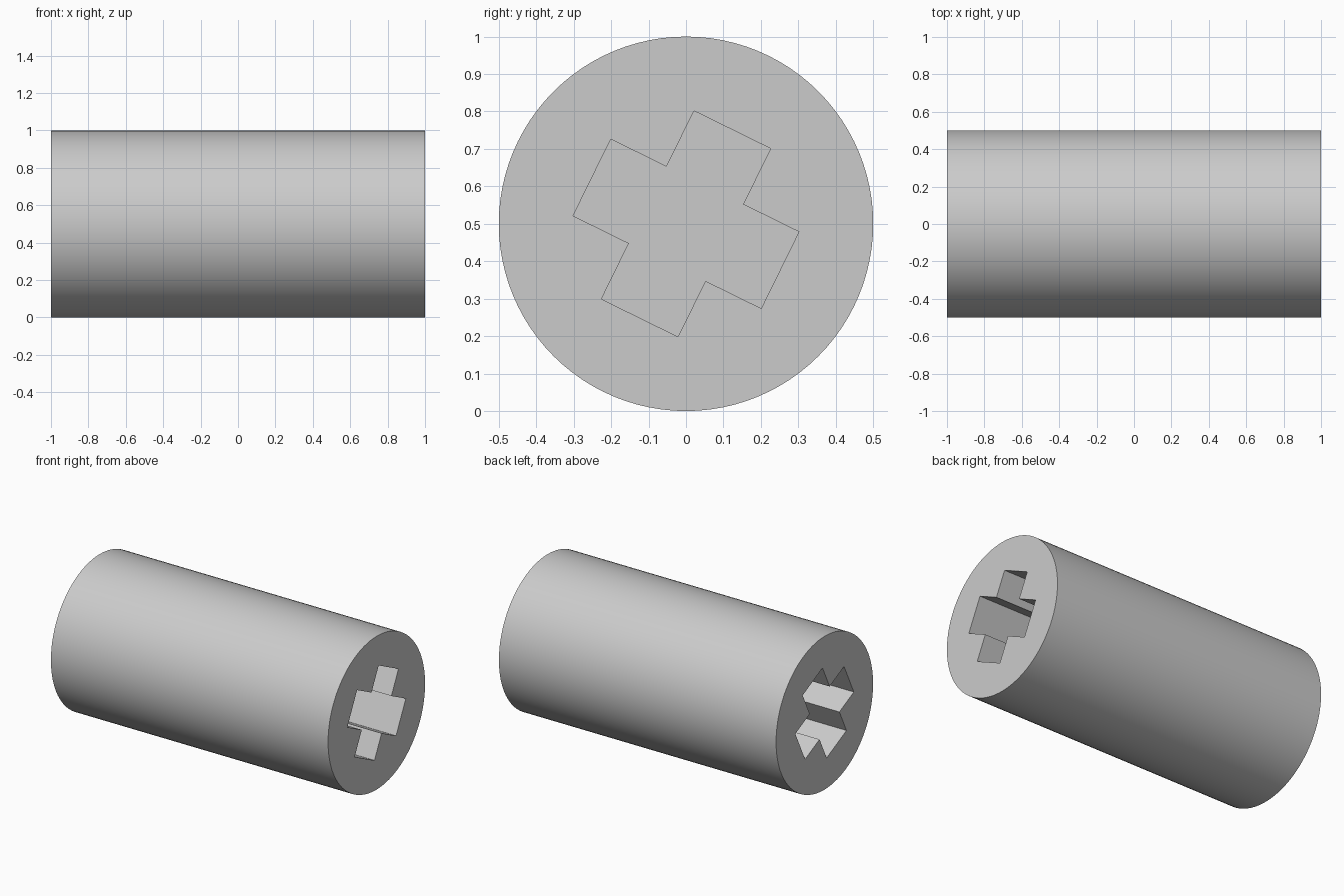
import bpy
import bmesh
from math import radians, pi
from mathutils import Matrix

if "Cube" in bpy.data.objects:
    bpy.data.objects.remove(bpy.data.objects["Cube"], do_unlink=True)

RADIUS, HALF_LENGTH = 0.5, 1.0
ARM, HALF_WIDTH = 0.28, 0.114       # cross socket arm length and half thickness
TILT = radians(-26.2)
DEPTH = 0.6

# Single plain material
grey = bpy.data.materials.new("light_grey")
grey.use_nodes = True
colour = (0.6, 0.6, 0.6, 1)
grey.diffuse_color = colour
grey.node_tree.nodes["Principled BSDF"].inputs["Base Color"].default_value = colour


def make_object(name, bm):
    bmesh.ops.recalc_face_normals(bm, faces=bm.faces)
    mesh = bpy.data.meshes.new(name)
    bm.to_mesh(mesh)
    bm.free()
    mesh.materials.append(grey)
    obj = bpy.data.objects.new(name, mesh)
    bpy.context.collection.objects.link(obj)
    return obj


def cross_cutter(side):
    """Plus-shaped prism reaching DEPTH into one end of the barrel."""
    bm = bmesh.new()
    corners = []
    for quarter in range(4):
        turn = Matrix.Rotation(TILT + quarter * pi / 2, 4, "X")
        for y, z in ((ARM, -HALF_WIDTH), (ARM, HALF_WIDTH), (HALF_WIDTH, HALF_WIDTH)):
            co = turn @ Matrix.Translation((0, y, z)).translation
            co.x = side * (HALF_LENGTH - DEPTH)
            co.z += RADIUS
            corners.append(bm.verts.new(co))
    floor = bm.faces.new(corners)
    grown = bmesh.ops.extrude_face_region(bm, geom=[floor], use_keep_orig=True)
    moved = [g for g in grown["geom"] if isinstance(g, bmesh.types.BMVert)]
    bmesh.ops.translate(bm, verts=moved, vec=(side * (DEPTH + 0.1), 0, 0))
    cutter = make_object("socket_cutter", bm)
    cutter.hide_render = True
    return cutter


# Barrel lying along x
bm = bmesh.new()
bmesh.ops.create_cone(
    bm, cap_ends=True, segments=96, radius1=RADIUS, radius2=RADIUS,
    depth=2 * HALF_LENGTH,
    matrix=Matrix.Translation((0, 0, RADIUS)) @ Matrix.Rotation(pi / 2, 4, "Y"))
barrel = make_object("connector_barrel", bm)
bpy.ops.object.select_all(action="DESELECT")
barrel.select_set(True)
bpy.context.view_layer.objects.active = barrel

# Blind cross socket in each end
for side in (-1, 1):
    cutter = cross_cutter(side)
    mod = barrel.modifiers.new("socket", "BOOLEAN")
    mod.operation = "DIFFERENCE"
    mod.solver = "EXACT"
    mod.object = cutter
    bpy.ops.object.modifier_apply(modifier=mod.name)
    bpy.data.objects.remove(cutter, do_unlink=True)

bpy.ops.object.shade_smooth_by_angle(angle=radians(30))
